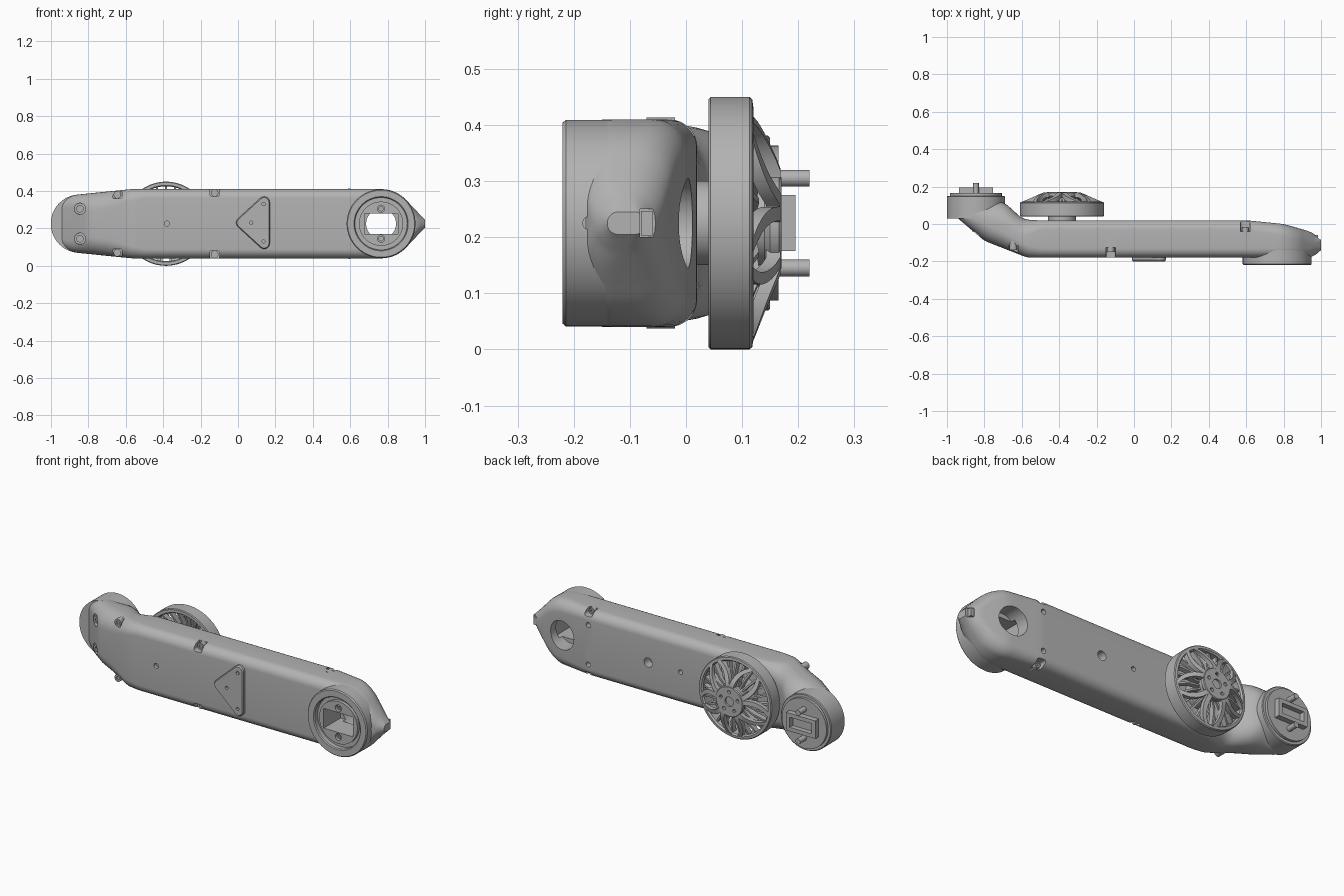
import bpy, bmesh, math
from mathutils import Vector

if "Cube" in bpy.data.objects:
    bpy.data.objects.remove(bpy.data.objects["Cube"], do_unlink=True)

grey = bpy.data.materials.new("plain grey")
grey.use_nodes = True
colour = (0.45, 0.45, 0.45, 1)
grey.diffuse_color = colour
grey.node_tree.nodes["Principled BSDF"].inputs["Base Color"].default_value = colour

MID = 0.225
NECK_X, SOCKET_X, WHEEL_X = -0.845, 0.765, -0.385
parts = []


# ---- helpers ----
def loft(name, rings, closed=False, keep=True):
    """Skin a list of point rings, capping the ends unless closed."""
    bm = bmesh.new()
    vs = [[bm.verts.new(p) for p in ring] for ring in rings]
    n = len(rings[0])
    for i in range(len(vs) if closed else len(vs) - 1):
        a, b = vs[i], vs[(i + 1) % len(vs)]
        for j in range(n):
            k = (j + 1) % n
            bm.faces.new((a[j], a[k], b[k], b[j]))
    if not closed:
        bm.faces.new(vs[0])
        bm.faces.new(vs[-1])
    bmesh.ops.remove_doubles(bm, verts=bm.verts, dist=1e-5)
    loose = [e for e in bm.edges if not e.link_faces]
    bmesh.ops.delete(bm, geom=loose, context='EDGES')
    bmesh.ops.recalc_face_normals(bm, faces=bm.faces)
    mesh = bpy.data.meshes.new(name)
    bm.to_mesh(mesh)
    bm.free()
    ob = bpy.data.objects.new(name, mesh)
    bpy.context.collection.objects.link(ob)
    mesh.materials.append(grey)
    if keep:
        parts.append(ob)
    return ob


def prism(name, outline, y0, y1, keep=True):
    return loft(name, [[Vector((x, y, z)) for x, z in outline] for y in (y0, y1)], keep=keep)


def circle(x, z, r, n=32):
    return [(x + r * math.cos(i * math.tau / n), z + r * math.sin(i * math.tau / n)) for i in range(n)]


def rect(x, z, w, h):
    return [(x - w, z - h), (x + w, z - h), (x + w, z + h), (x - w, z + h)]


def rounded(corners, r, steps=6):
    """Counterclockwise polygon grown by r with round corners."""
    out = []
    for i, c in enumerate(corners):
        p, q = corners[i - 1], corners[(i + 1) % len(corners)]
        a = math.atan2(c[1] - p[1], c[0] - p[0]) - math.pi / 2
        b = math.atan2(q[1] - c[1], q[0] - c[0]) - math.pi / 2
        turn = (b - a) % math.tau
        out += [(c[0] + r * math.cos(a + turn * k / steps),
                 c[1] + r * math.sin(a + turn * k / steps)) for k in range(steps + 1)]
    return out


def lathe(name, profile, x, z, n=64):
    """Spin an (r, y) profile about an axis parallel to y."""
    angles = [i * math.tau / n for i in range(n)]
    return loft(name, [[Vector((x + r * math.cos(a), y, z + r * math.sin(a)))
                        for r, y in profile] for a in angles], closed=True)


def cut(ob, cutter, last=True):
    mod = ob.modifiers.new("cut", 'BOOLEAN')
    mod.operation, mod.solver, mod.object = 'DIFFERENCE', 'EXACT', cutter
    bpy.context.view_layer.objects.active = ob
    bpy.ops.object.modifier_apply(modifier=mod.name)
    if last:
        bpy.data.objects.remove(cutter, do_unlink=True)


def drill(ob, outline, y0, y1):
    cut(ob, prism("cutter", outline, y0, y1, keep=False))


def screw(name, x, z, y, inward, r=0.018):
    lathe(name, [(0, y + inward * .008), (r * .5, y + inward * .008), (r * .5, y), (r, y),
                 (r, y + inward * .05), (0, y + inward * .05)], x, z, 24)


def table(points, x):
    if x <= points[0][0]:
        return points[0][1]
    for (a, p), (b, q) in zip(points, points[1:]):
        if x <= b:
            return p + (q - p) * (x - a) / (b - a)
    return points[-1][1]


def soft(points, x, w):
    return sum(table(points, x + w * k / 4) for k in range(-4, 5)) / 9


# ---- main housing: rounded sections along x ----
FRONT = [(-1, .08), (-.8, -.09), (-.57, -.18), (.94, -.18), (.98, -.16), (1, -.135)]
BACK = [(-.71, .12), (-.68, .105), (-.6, .03), (-.55, .02), (.6, .02), (.8, 0), (.94, -.04), (1, -.075)]
ROUND_FRONT = [(-1, .1), (-.7, .09), (-.5, .05)]
ROUND_BACK = [(-1, .05), (-.85, .07), (-.7, .14), (-.58, .09), (-.5, .05), (.6, .05), (.9, .07)]


def half_height(x):
    h = table([(NECK_X, .157), (-.57, .185)], x)
    if x < NECK_X:
        h = math.sqrt(max(.156 ** 2 - (x - NECK_X) ** 2, 0))
    elif x > .9:
        h = .126 - 1.06 * (x - .9)
    elif x > SOCKET_X:
        h = math.sqrt(.185 ** 2 - (x - SOCKET_X) ** 2)
    return max(h, .01)


def section(x):
    h, yf, yb = half_height(x), soft(FRONT, x, .015), soft(BACK, x, .02)
    limit = min(.95 * h, .47 * (yb - yf))
    rf, rb = min(table(ROUND_FRONT, x), limit), min(table(ROUND_BACK, x), limit)
    ring = []
    for quarter, (y, z, r) in enumerate([(yb - rb, h - rb, rb), (yf + rf, h - rf, rf),
                                         (yf + rf, rf - h, rf), (yb - rb, rb - h, rb)]):
        for k in range(9):
            a = (quarter + k / 8) * math.pi / 2
            ring.append(Vector((x, y + r * math.cos(a), MID + z + r * math.sin(a))))
    return ring


N = 110
housing = loft("arm_housing", [section(-math.cos(math.pi * i / N)) for i in range(N + 1)])

# ---- round socket at the front of the left end ----
socket = lathe("socket_boss", [(0, -.208), (.118, -.208), (.118, -.19), (.14, -.19), (.14, -.215),
                               (.145, -.22), (.179, -.22), (.184, -.214), (.184, -.13), (0, -.13)],
               SOCKET_X, MID, 80)
for ob in (housing, socket):
    drill(ob, rect(SOCKET_X, MID, .09, .055), -.3, -.06)
drill(housing, circle(SOCKET_X, MID, .08, 48), -.085, .1)
for s in (-1, 1):
    drill(socket, circle(SOCKET_X, MID + s * .08, .019, 24), -.3, -.185)
    screw("socket_screw", SOCKET_X, MID + s * .08, -.198, 1, .014)

# side pin hole and latch notch at the tip
bpy.ops.mesh.primitive_cylinder_add(vertices=24, radius=.012, depth=.1, location=(.96, -.172, MID),
                                    rotation=(0, math.pi / 2, 0))
cut(socket, bpy.context.object)
drill(housing, rect(1, MID, .035, .025), -.082, -.03)
prism("tip_latch", rect(.972, MID, .012, .022), -.08, -.06)

# ---- screw recesses ----
for s in (-1, 1):
    for x, y0, y1, off in ((-.125, -.3, -.125, .165), (-.645, -.3, -.115, .155), (.595, -.04, .1, .175)):
        z = MID + s * off
        drill(housing, rounded(rect(x, z + s * .02, .015, .03), .01, 3), y0, y1)
        if x < 0:
            screw("edge_screw", x, z, y1 - .025, 1, .02)
        else:
            screw("edge_screw", x, z - s * .005, y0 + .02, -1)
    z = MID + s * .08
    drill(housing, circle(NECK_X, z, .03), -.3, -.02)
    screw("neck_screw", NECK_X, z, -.04, 1, .02)
    drill(housing, circle(.59, MID + s * .11, .014, 20), -.01, .1)
drill(housing, circle(-.38, MID, .014, 20), -.3, -.16)
drill(housing, circle(.22, MID, .026, 28), -.03, .1)
drill(housing, circle(.02, MID, .013, 20), -.01, .1)

# ---- triangular front pad ----
corners = [(.14, .12), (.14, .34), (.02, .23)]
pad = loft("triangle_pad", [[Vector((x, y, z)) for x, z in rounded(corners, r)]
                            for r, y in ((.03, -.17), (.03, -.193), (.025, -.2))])
for x, z in ((.137, .33), (.137, .13), (.07, .23)):
    drill(pad, circle(x, z, .009, 16), -.3, -.185)

# ---- neck flange with plug and pins ----
lathe("neck_flange", [(0, .03), (.156, .03), (.156, .146), (.152, .15), (.138, .15), (.138, .165), (0, .165)],
      NECK_X, MID, 72)
plug = prism("neck_plug", rect(NECK_X, MID, .09, .05), .155, .195)
drill(plug, rect(NECK_X, MID, .068, .028), .168, .3)
for s in (-1, 1):
    prism("neck_pin", circle(NECK_X, MID + s * .08, .015, 24), .155, .22)

# ---- wheel ----
lathe("wheel_rim", [(.2, .046), (.205, .04), (.221, .04), (.225, .044), (.225, .113), (.221, .118),
                    (.207, .12), (.2, .112)], WHEEL_X, MID, 96)
hub = lathe("wheel_hub", [(0, 0), (.075, 0), (.075, .14), (.085, .15), (.085, .166), (.081, .17),
                          (.026, .17), (.026, .16), (0, .16)], WHEEL_X, MID)


def polar(r, a, side, y):
    return Vector((WHEEL_X + r * math.cos(a) - side * math.sin(a), y,
                   MID + r * math.sin(a) + side * math.cos(a)))


def bar(name, path, w, depth):
    """Bar following (r, angle, y) points on the wheel face."""
    loft(name, [[polar(r, a, -w, y), polar(r, a, w, y), polar(r, a, w, y - depth),
                 polar(r, a, -w, y - depth)] for r, a, y in path])


for i in range(5):
    a = math.pi / 2 + i * math.tau / 5
    hx, hz = WHEEL_X + .055 * math.cos(a), MID + .055 * math.sin(a)
    drill(hub, circle(hx, hz, .01, 16), .155, .3)
    for s in (-1, 1):
        path = []
        for k in range(9):
            t = k / 8
            r = .06 + .15 * t
            path.append((r, a + s * (.12 + .38 * t * t), table([(.1, .168), (.212, .119)], r)))
        bar("wheel_spoke", path, .013, .025)
    for k in range(-2, 3):
        b = a + k * math.tau / 25
        bar("wheel_vane", [(.07, b, .125), (.13, b, .13), (.204, b, .105)], .005, .03)

# ---- shading ----
bpy.ops.object.select_all(action='DESELECT')
for ob in parts:
    ob.select_set(True)
bpy.context.view_layer.objects.active = housing
bpy.ops.object.shade_smooth_by_angle(angle=math.radians(32))
